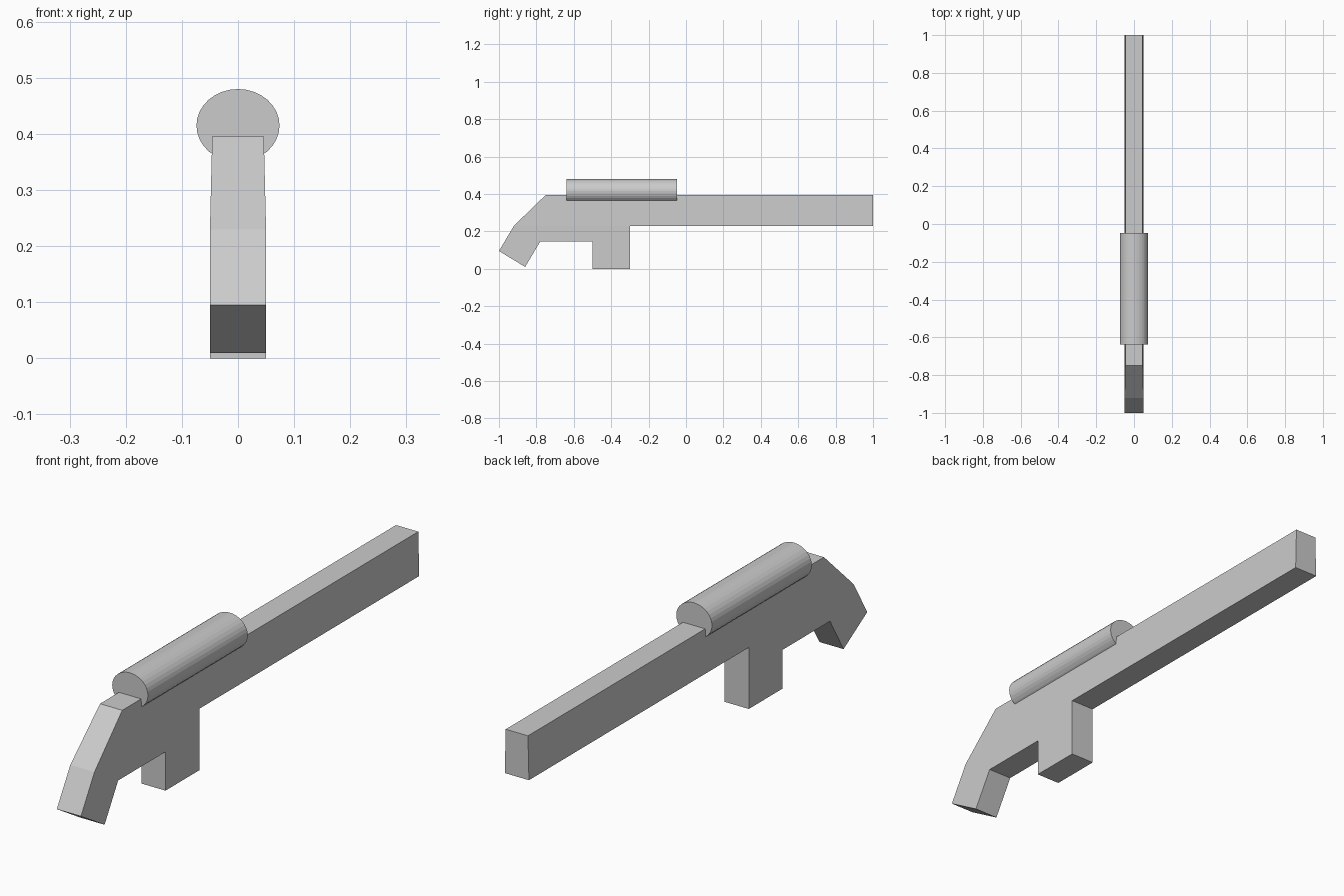
import bpy, bmesh, math
from mathutils import Matrix, Vector

if "Cube" in bpy.data.objects:
    bpy.data.objects.remove(bpy.data.objects["Cube"])

HALF_W, TOP_HALF_W, SEAM_Z, TOP_Z = 0.05, 0.046, 0.23, 0.395


def finish(bm, name):
    bmesh.ops.recalc_face_normals(bm, faces=bm.faces)
    mesh = bpy.data.meshes.new(name)
    bm.to_mesh(mesh)
    bm.free()
    obj = bpy.data.objects.new(name, mesh)
    bpy.context.collection.objects.link(obj)
    return obj


def extrude_profile(points):
    """Extrude a side (y, z) profile across the full body width."""
    bm = bmesh.new()
    face = bm.faces.new([bm.verts.new((-HALF_W, y, z)) for y, z in points])
    ext = bmesh.ops.extrude_face_region(bm, geom=[face], use_keep_orig=True)
    verts = [g for g in ext["geom"] if isinstance(g, bmesh.types.BMVert)]
    bmesh.ops.translate(bm, verts=verts, vec=(2 * HALF_W, 0, 0))
    return bm


# Body: grip, receiver and barrel in one profile, tapered above the seam
bm = extrude_profile([
    (-1.0, 0.095), (-0.86, 0.01), (-0.78, 0.145), (-0.30, 0.145),
    (-0.30, SEAM_Z), (1.0, SEAM_Z), (1.0, TOP_Z), (-0.75, TOP_Z), (-0.92, SEAM_Z),
])
bmesh.ops.bisect_plane(bm, geom=bm.verts[:] + bm.edges[:] + bm.faces[:], dist=1e-5,
                       plane_co=Vector((0, 0, SEAM_Z)), plane_no=Vector((0, 0, 1)))
for v in bm.verts:
    if v.co.z > SEAM_Z + 0.01:
        v.co.x *= TOP_HALF_W / HALF_W
finish(bm, "body")

# Magazine: box under the receiver
finish(extrude_profile([(-0.5, 0), (-0.3, 0), (-0.3, 0.145), (-0.5, 0.145)]), "magazine")

# Scope: slightly flattened tube sunk into the top of the body
bm = bmesh.new()
bmesh.ops.create_cone(bm, cap_ends=True, segments=32, radius1=1, radius2=1, depth=0.59,
                      matrix=Matrix.Rotation(math.pi / 2, 4, 'X'))
bmesh.ops.scale(bm, verts=bm.verts, vec=(0.074, 1, 0.065))
bmesh.ops.translate(bm, verts=bm.verts, vec=(0, -0.343, 0.415))
finish(bm, "scope")
